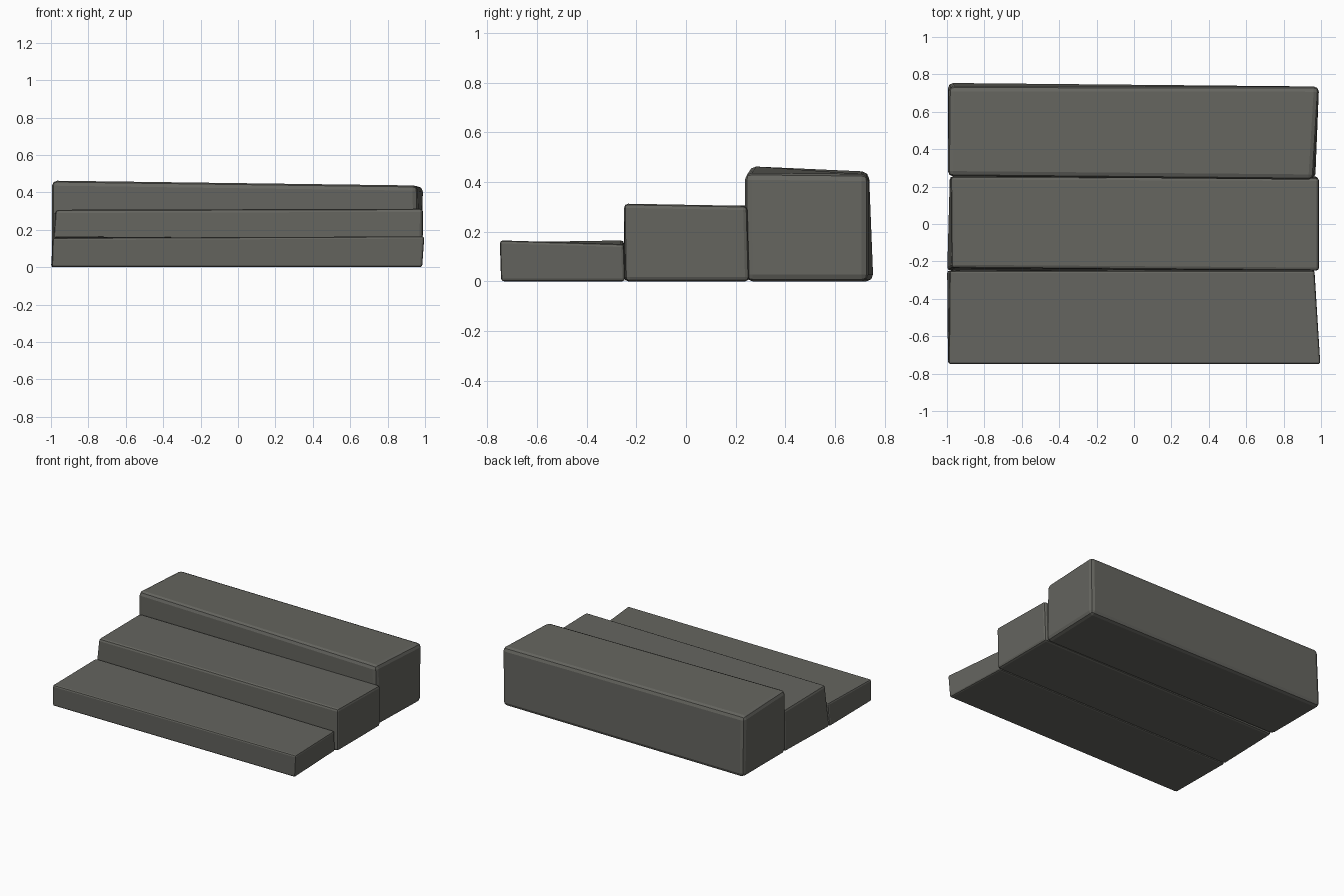
import bpy, bmesh

if "Cube" in bpy.data.objects:
    bpy.data.objects.remove(bpy.data.objects["Cube"])

stone = bpy.data.materials.new("grey stone")
stone.diffuse_color = (0.13, 0.13, 0.115, 1)
stone.use_nodes = True
stone.node_tree.nodes["Principled BSDF"].inputs["Base Color"].default_value = stone.diffuse_color


def stone_block(name, bottom, top, bevel):
    """Irregular block; corners run front-left, front-right, back-right, back-left."""
    bm = bmesh.new()
    lo = [bm.verts.new((x, y, 0)) for x, y in bottom]
    hi = [bm.verts.new(p) for p in top]
    bm.faces.new(lo[::-1])
    bm.faces.new(hi)
    for i in range(4):
        j = (i + 1) % 4
        bm.faces.new((lo[i], lo[j], hi[j], hi[i]))
    bmesh.ops.recalc_face_normals(bm, faces=bm.faces)
    bmesh.ops.bevel(bm, geom=bm.edges[:], offset=bevel, segments=2,
                    profile=0.5, affect='EDGES')
    mesh = bpy.data.meshes.new(name)
    bm.to_mesh(mesh)
    bm.free()
    mesh.materials.append(stone)
    ob = bpy.data.objects.new(name, mesh)
    bpy.context.collection.objects.link(ob)


# Low front step
stone_block("lower_step",
            [(-0.995, -0.745), (0.985, -0.745), (0.965, -0.245), (-1.0, -0.25)],
            [(-0.99, -0.75, 0.157), (0.997, -0.75, 0.165),
             (0.965, -0.25, 0.15), (-0.985, -0.25, 0.165)], 0.012)
# Middle step
stone_block("middle_step",
            [(-1.0, -0.25), (0.985, -0.245), (0.985, 0.255), (-0.985, 0.255)],
            [(-0.975, -0.235, 0.307), (0.99, -0.25, 0.313),
             (0.99, 0.247, 0.304), (-0.98, 0.255, 0.305)], 0.017)
# Tall back step
stone_block("upper_step",
            [(-0.995, 0.255), (0.97, 0.24), (0.985, 0.735), (-0.995, 0.755)],
            [(-0.995, 0.255, 0.464), (0.96, 0.237, 0.437),
             (0.99, 0.735, 0.432), (-0.99, 0.737, 0.442)], 0.028)
